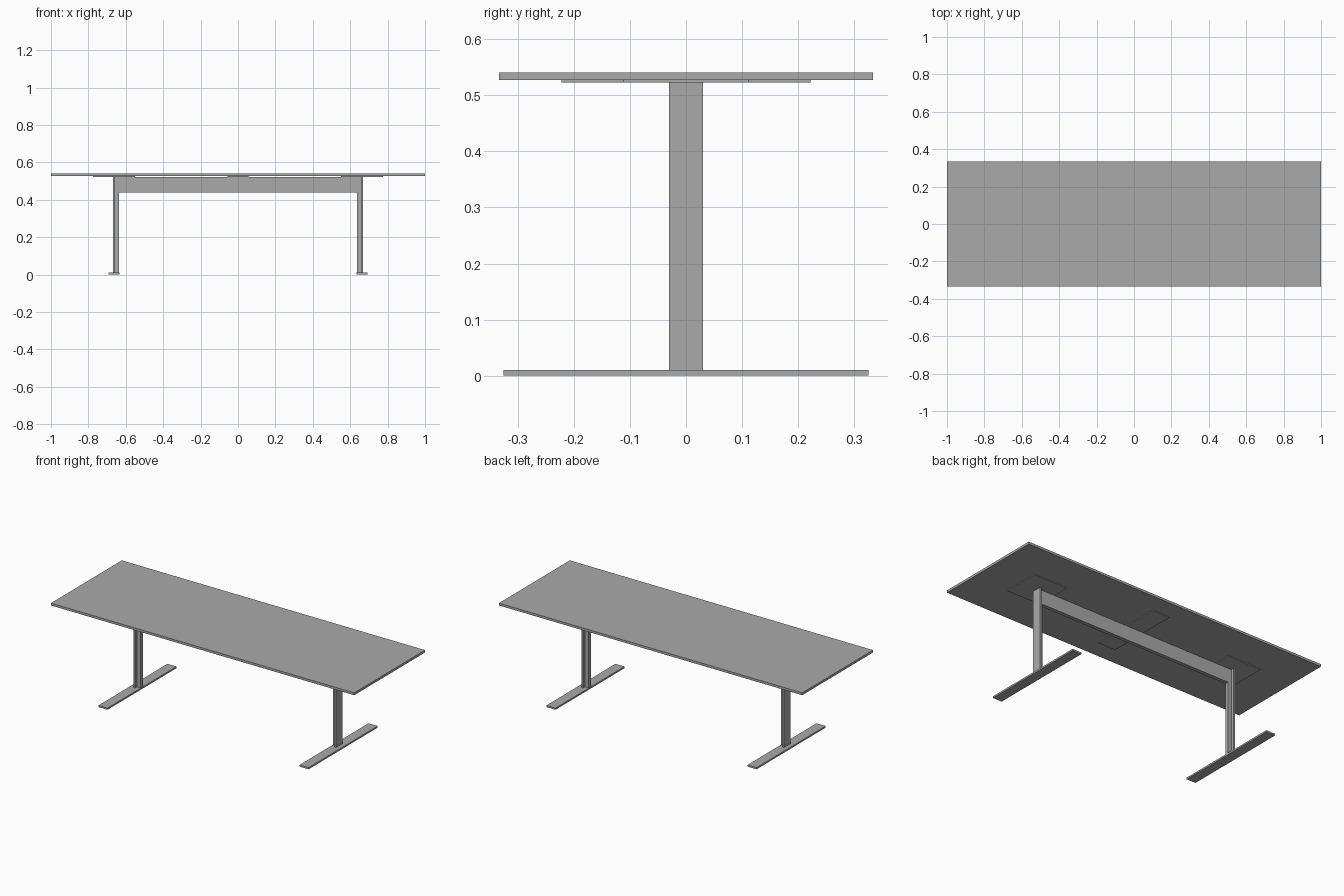
import bpy
import bmesh

if "Cube" in bpy.data.objects:
    bpy.data.objects.remove(bpy.data.objects["Cube"])

grey = bpy.data.materials.new("plain grey")
grey.diffuse_color = (0.40, 0.40, 0.40, 1.0)
grey.use_nodes = True
grey.node_tree.nodes["Principled BSDF"].inputs["Base Color"].default_value = grey.diffuse_color


def prism(name, outline, z0, z1):
    """Extrude a flat XY outline from z0 up to z1."""
    bm = bmesh.new()
    face = bm.faces.new([bm.verts.new((x, y, z0)) for x, y in outline])
    out = bmesh.ops.extrude_face_region(bm, geom=[face])
    for v in out["geom"]:
        if isinstance(v, bmesh.types.BMVert):
            v.co.z = z1
    bmesh.ops.recalc_face_normals(bm, faces=bm.faces)
    mesh = bpy.data.meshes.new(name)
    bm.to_mesh(mesh)
    bm.free()
    mesh.materials.append(grey)
    obj = bpy.data.objects.new(name, mesh)
    bpy.context.collection.objects.link(obj)
    return obj


def box(name, x0, x1, half_y, z0, z1):
    return prism(name, [(x0, -half_y), (x1, -half_y), (x1, half_y), (x0, half_y)], z0, z1)


TOP_Z, PLATE_Z, FOOT_Z = 0.527, 0.523, 0.010
OUTER, WEB, INNER = 0.667, 0.657, 0.635   # post depth along x
FLANGE, STEM = 0.030, 0.011               # half widths along y

# Table top
box("table_top", -1.0, 1.0, 0.3335, TOP_Z, 0.541)

# Cross beam and its middle mounting plate
box("cross_beam", -WEB, WEB, STEM, 0.44, PLATE_Z)
box("middle_mounting_plate", -0.056, 0.056, 0.222, PLATE_Z, TOP_Z)

# T-section posts, feet and end mounting plates on both sides
for side, s in (("left", -1), ("right", 1)):
    profile = [(OUTER, -FLANGE), (WEB, -FLANGE), (WEB, -STEM), (INNER, -STEM),
               (INNER, STEM), (WEB, STEM), (WEB, FLANGE), (OUTER, FLANGE)]
    prism(side + "_post", [(s * x, y) for x, y in profile], FOOT_Z, PLATE_Z)
    box(side + "_foot", s * 0.633, s * 0.693, 0.325, 0.0, FOOT_Z)
    box(side + "_mounting_plate", s * 0.552, s * 0.774, 0.111, PLATE_Z, TOP_Z)
